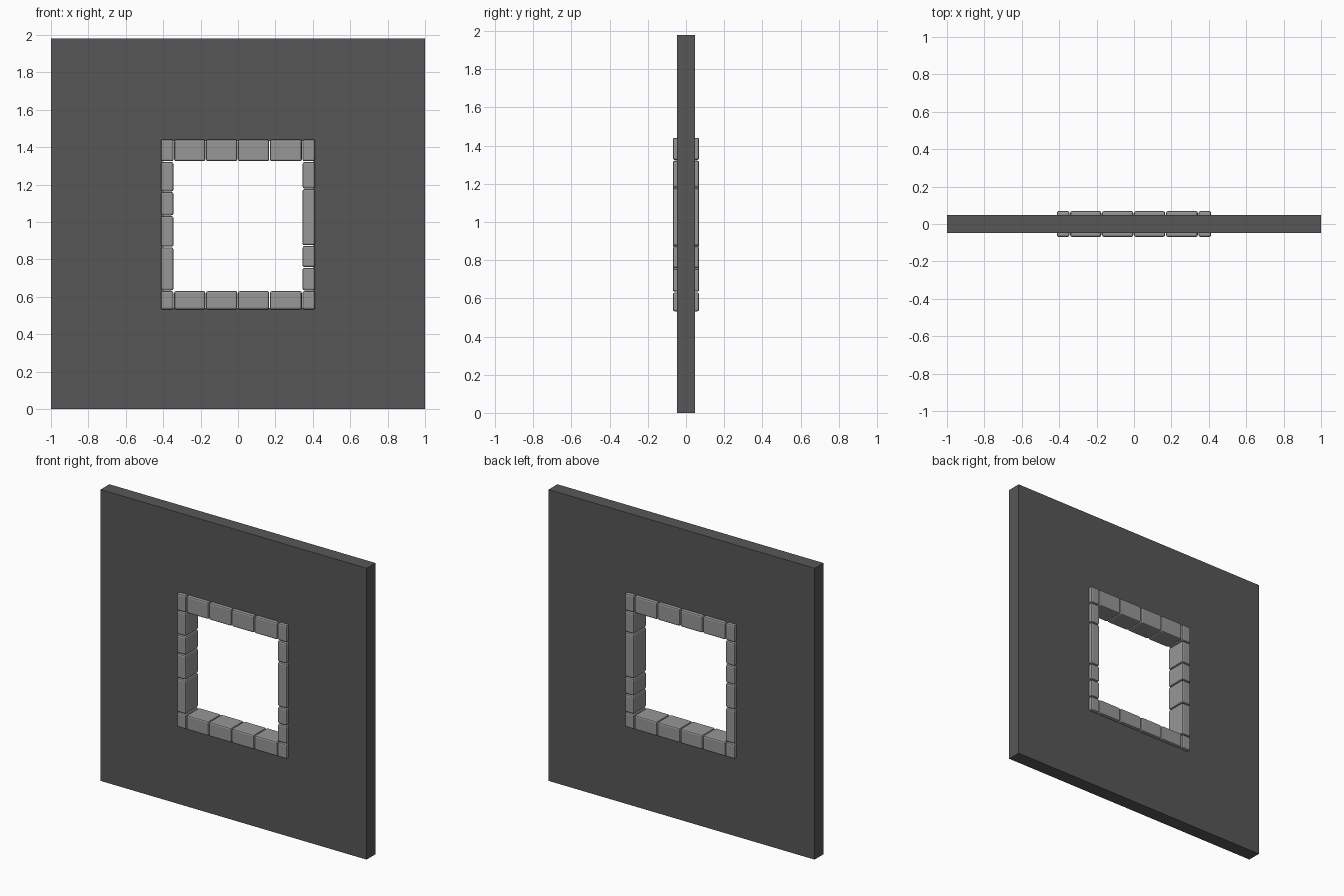
import bpy, bmesh
from mathutils import Matrix, Vector

if "Cube" in bpy.data.objects:
    bpy.data.objects.remove(bpy.data.objects["Cube"])


def material(name, v):
    m = bpy.data.materials.new(name)
    m.diffuse_color = (v, v, v, 1)
    m.use_nodes = True
    m.node_tree.nodes["Principled BSDF"].inputs["Base Color"].default_value = m.diffuse_color
    return m


wall_mat = material("dark grey wall", 0.095)
stone_mat = material("light grey stone", 0.31)


def finish(bm, name, mat):
    me = bpy.data.meshes.new(name)
    bm.to_mesh(me)
    bm.free()
    me.materials.append(mat)
    ob = bpy.data.objects.new(name, me)
    bpy.context.collection.objects.link(ob)
    return ob


# Wall panel with a square opening, extruded from a ring of four quads
def wall(x0, x1, z0, z1, hx0, hx1, hz0, hz1, half):
    bm = bmesh.new()

    def ring(a, b, c, d, y):
        return [bm.verts.new(p) for p in ((a, y, c), (b, y, c), (b, y, d), (a, y, d))]

    of, ob_ = ring(x0, x1, z0, z1, -half), ring(x0, x1, z0, z1, half)
    hf, hb = ring(hx0, hx1, hz0, hz1, -half), ring(hx0, hx1, hz0, hz1, half)
    for i in range(4):
        j = (i + 1) % 4
        for a, b in ((of, hf), (hf, hb), (hb, ob_), (ob_, of)):
            bm.faces.new((a[i], a[j], b[j], b[i]))
    bmesh.ops.recalc_face_normals(bm, faces=bm.faces)
    return finish(bm, "wall", wall_mat)


# Bevelled stone block running through the wall
def stone(name, x0, x1, z0, z1, half=0.069, gap=0.002):
    bm = bmesh.new()
    size = Vector((x1 - x0 - 2 * gap, 2 * half, z1 - z0 - 2 * gap))
    mid = Vector(((x0 + x1) / 2, 0, (z0 + z1) / 2))
    bmesh.ops.create_cube(bm, size=1, matrix=Matrix.Translation(mid) @ Matrix.Diagonal((*size, 1)))
    bmesh.ops.bevel(bm, geom=bm.edges[:], offset=0.01, segments=2, profile=0.5,
                    affect='EDGES', clamp_overlap=True)
    return finish(bm, name, stone_mat)


OX, IX = 0.415, 0.343
BOT, IN_BOT, IN_TOP, TOP = 0.53, 0.633, 1.323, 1.443

wall(-1, 1, 0, 1.98, -OX + 0.01, OX - 0.01, BOT + 0.01, TOP - 0.01, 0.047)

# Top and bottom courses, including the corner stones
cols = [-OX, -IX, -0.173, -0.002, 0.169, IX, OX]
for row, z0, z1 in (("sill", BOT, IN_BOT), ("lintel", IN_TOP, TOP)):
    for i, (a, b) in enumerate(zip(cols, cols[1:])):
        stone(f"{row}_stone_{i}", a, b, z0, z1)

# Side jambs with uneven stone heights
jambs = {
    "left_jamb": (-OX, -IX, [IN_BOT, 0.866, 1.034, 1.162, IN_TOP]),
    "right_jamb": (IX, OX, [IN_BOT, 0.757, 0.874, 1.178, IN_TOP]),
}
for name, (x0, x1, zs) in jambs.items():
    for i, (a, b) in enumerate(zip(zs, zs[1:])):
        stone(f"{name}_stone_{i}", x0, x1, a, b)
